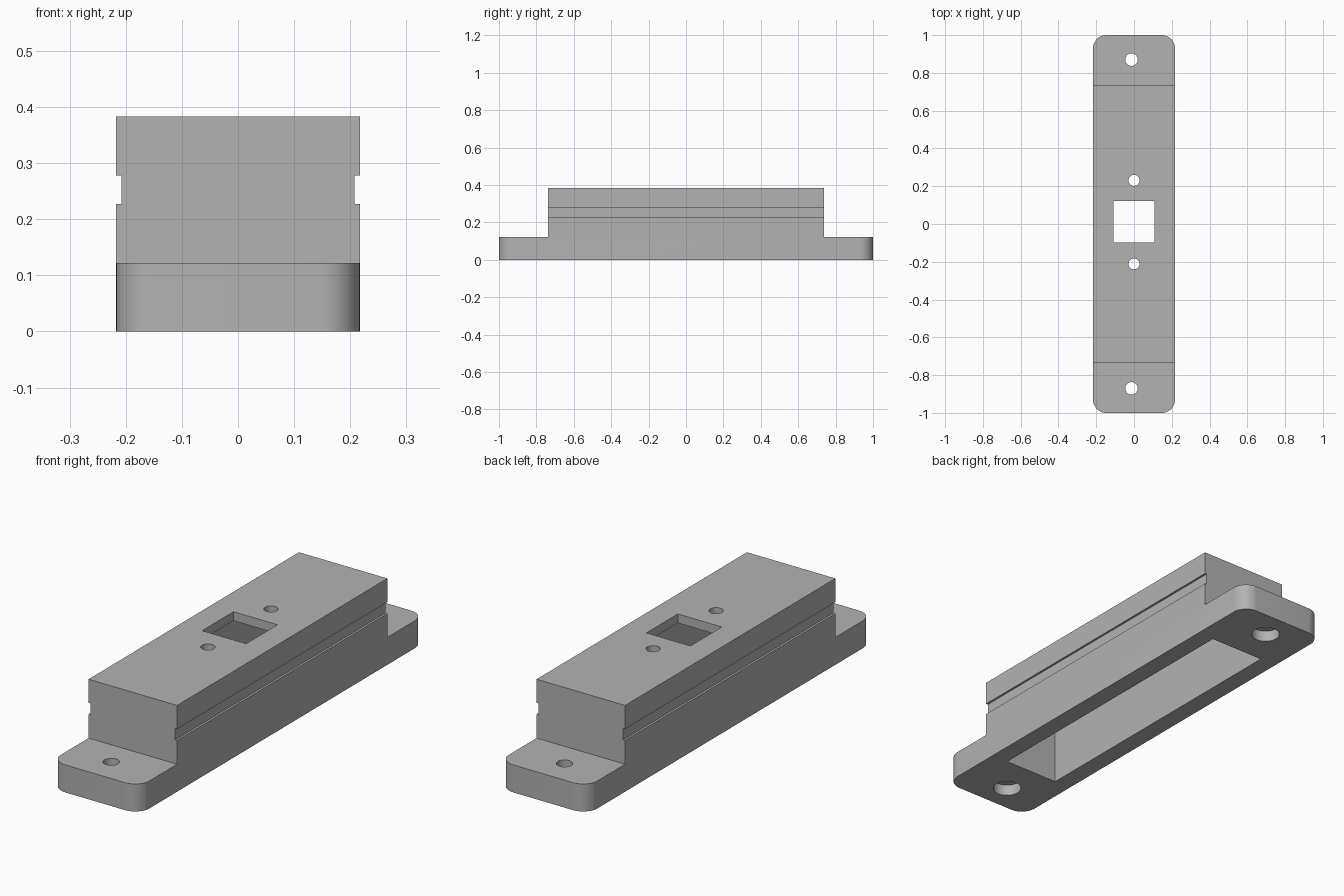
import bpy
import bmesh

HALF_W, HALF_L, TOP = 0.217, 1.0, 0.383
FLANGE_TOP, BODY_END = 0.122, 0.737

cube = bpy.data.objects.get("Cube")
if cube:
    bpy.data.objects.remove(cube, do_unlink=True)

grey = bpy.data.materials.new("plain grey")
grey.use_nodes = True
colour = (0.45, 0.45, 0.45, 1)
grey.diffuse_color = colour
grey.node_tree.nodes["Principled BSDF"].inputs["Base Color"].default_value = colour


def finish(bm, name):
    mesh = bpy.data.meshes.new(name)
    bm.to_mesh(mesh)
    bm.free()
    mesh.materials.append(grey)
    obj = bpy.data.objects.new(name, mesh)
    bpy.context.collection.objects.link(obj)
    return obj


def box(name, low, high, corner=0):
    """Box between two corners, with optional rounded upright edges."""
    bm = bmesh.new()
    bmesh.ops.create_cube(bm, size=1)
    for v in bm.verts:
        v.co = [(a + b) / 2 + c * (b - a) for a, b, c in zip(low, high, v.co)]
    if corner:
        upright = [e for e in bm.edges
                   if abs(e.verts[0].co.z - e.verts[1].co.z) > 0.1]
        bmesh.ops.bevel(bm, geom=upright, offset=corner, segments=10,
                        profile=0.5, affect='EDGES')
    return finish(bm, name)


def cylinder(name, x, y, low, high, radius):
    bm = bmesh.new()
    bmesh.ops.create_cone(bm, cap_ends=True, segments=40, radius1=radius,
                          radius2=radius, depth=high - low)
    bmesh.ops.translate(bm, verts=bm.verts, vec=(x, y, (low + high) / 2))
    return finish(bm, name)


# Rounded block that everything is cut from
housing = box("mounting_housing", (-HALF_W, -HALF_L, 0), (HALF_W, HALF_L, TOP), 0.07)
cutters = []

for side in (-1, 1):
    # Space above each end flange
    ys = sorted((side * BODY_END, side * 1.2))
    cutters.append(box("flange_cut", (-0.4, ys[0], FLANGE_TOP), (0.4, ys[1], 0.6)))
    # Long shallow groove on each flank
    xs = sorted((side * (HALF_W - 0.0095), side * 0.4))
    cutters.append(box("groove_cut", (xs[0], -1.2, 0.227), (xs[1], 1.2, 0.278)))
    # Counterbored mounting hole in each flange
    y = side * 0.87
    cutters.append(cylinder("mounting_hole", -0.013, y, -0.1, 0.2, 0.033))
    cutters.append(cylinder("counterbore", -0.013, y, -0.1, 0.05, 0.06))
    # Small hole on each side of the window
    cutters.append(cylinder("small_hole", 0, 0.01 + side * 0.221, 0.25, 0.5, 0.029))

# Hollow underside and square window in the top
cutters.append(box("cavity", (-0.135, -0.692, -0.1), (0.135, 0.692, 0.343)))
cutters.append(box("window", (-0.108, -0.097, 0.25), (0.108, 0.123, 0.5)))

bpy.ops.object.select_all(action='DESELECT')
bpy.context.view_layer.objects.active = housing
housing.select_set(True)
for cutter in cutters:
    mod = housing.modifiers.new(cutter.name, 'BOOLEAN')
    mod.operation = 'DIFFERENCE'
    mod.solver = 'EXACT'
    mod.object = cutter
    bpy.ops.object.modifier_apply(modifier=mod.name)
    bpy.data.objects.remove(cutter, do_unlink=True)

bpy.ops.object.shade_smooth_by_angle(angle=0.5)
